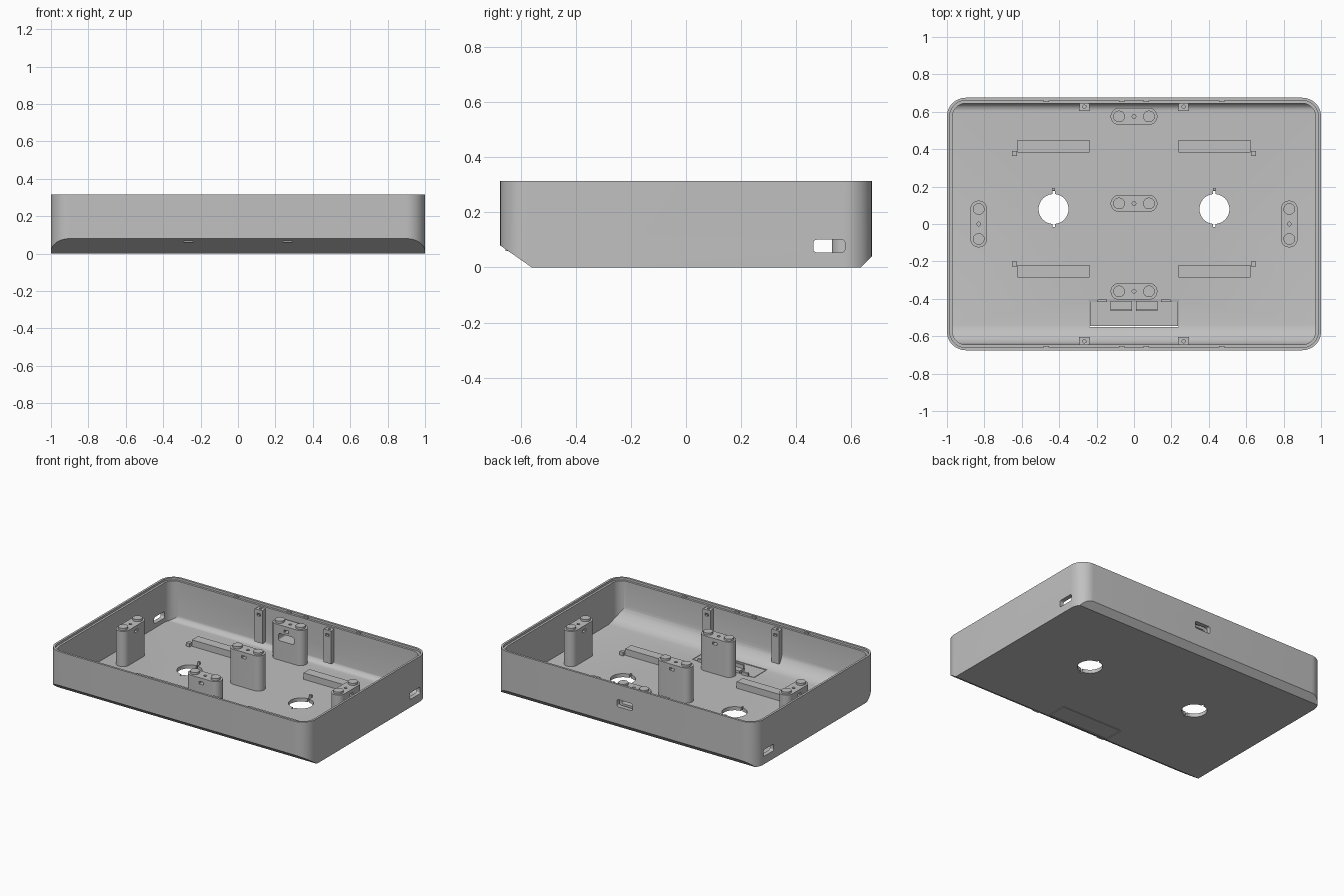
import bpy, bmesh, math
from mathutils import Vector

if "Cube" in bpy.data.objects:
    bpy.data.objects.remove(bpy.data.objects["Cube"], do_unlink=True)

grey = bpy.data.materials.new("plain grey")
grey.use_nodes = True
grey.diffuse_color = (0.53, 0.53, 0.53, 1)
grey.node_tree.nodes["Principled BSDF"].inputs["Base Color"].default_value = (0.53, 0.53, 0.53, 1)


def rounded(cx, cy, w, h, r, seg=8):
    """Outline of a rounded rectangle."""
    pts = []
    for k, (sx, sy) in enumerate([(1, 1), (-1, 1), (-1, -1), (1, -1)]):
        for i in range(seg + 1):
            a = math.pi / 2 * (k + i / seg)
            pts.append((cx + sx * (w / 2 - r) + r * math.cos(a),
                        cy + sy * (h / 2 - r) + r * math.sin(a)))
    return pts


def rect(cx, cy, w, h):
    return [(cx + sx * w / 2, cy + sy * h / 2) for sx, sy in [(1, 1), (-1, 1), (-1, -1), (1, -1)]]


def circle(cx, cy, r, n=32):
    return [(cx + r * math.cos(math.tau * i / n), cy + r * math.sin(math.tau * i / n)) for i in range(n)]


def prism(name, pts, lo, hi, axis="z", planes=()):
    """Extrude an outline along an axis, then trim it with (point, normal) planes."""
    place = {"x": lambda a, b, h: (h, a, b),
             "y": lambda a, b, h: (a, h, b),
             "z": lambda a, b, h: (a, b, h)}[axis]
    bm = bmesh.new()
    low = [bm.verts.new(place(a, b, lo)) for a, b in pts]
    high = [bm.verts.new(place(a, b, hi)) for a, b in pts]
    bm.faces.new(low)
    bm.faces.new(high)
    n = len(pts)
    for i in range(n):
        j = (i + 1) % n
        bm.faces.new((low[i], low[j], high[j], high[i]))
    for co, no in planes:
        cut = bmesh.ops.bisect_plane(bm, geom=bm.verts[:] + bm.edges[:] + bm.faces[:], dist=1e-6,
                                     plane_co=co, plane_no=no, clear_outer=True)
        rim = [e for e in cut["geom_cut"] if isinstance(e, bmesh.types.BMEdge) and e.is_boundary]
        bmesh.ops.holes_fill(bm, edges=rim)
    bmesh.ops.recalc_face_normals(bm, faces=bm.faces[:])
    mesh = bpy.data.meshes.new(name)
    bm.to_mesh(mesh)
    bm.free()
    mesh.materials.append(grey)
    ob = bpy.data.objects.new(name, mesh)
    bpy.context.collection.objects.link(ob)
    return ob


def carve(ob, cutters):
    """Subtract the cutters from an object and delete them."""
    for c in cutters:
        m = ob.modifiers.new("cut", "BOOLEAN")
        m.operation, m.object, m.solver = "DIFFERENCE", c, "EXACT"
    bpy.context.view_layer.update()
    mesh = bpy.data.meshes.new_from_object(ob.evaluated_get(bpy.context.evaluated_depsgraph_get()))
    ob.modifiers.clear()
    ob.data = mesh
    for c in cutters:
        bpy.data.objects.remove(c, do_unlink=True)


FLOOR, TOP = 0.025, 0.315

# Outer body with a sloped front and back underside
slopes = [(Vector((0, -0.56, 0)), Vector((0, -0.08, -0.115))),
          (Vector((0, 0.635, 0)), Vector((0, 1, -1)))]
shell = prism("tray_shell", rounded(0, 0, 2, 1.35, 0.1, 12), 0, TOP, planes=slopes)

# Cavity with filleted front and back floor edges
fillets = []
for side, r in ((-1, 0.12), (1, 0.04)):
    centre = Vector((0, side * (0.645 - r), FLOOR + r))
    for i in range(1, 8):
        a = math.pi / 2 * i / 8
        n = Vector((0, side * math.sin(a), -math.cos(a)))
        fillets.append((centre + n * r, n))
cutters = [prism("cavity", rounded(0, 0, 1.94, 1.29, 0.07, 12), FLOOR, 0.5, planes=fillets),
           prism("rim_step", rounded(0, 0, 1.97, 1.32, 0.085, 12), 0.3, 0.5)]

# Side slots, back slot, hanging holes and the hatch opening
for s in (-1, 1):
    cutters.append(prism("side_slot", rounded(0.52, 0.078, 0.115, 0.046, 0.012, 4),
                         s * 0.9, s * 1.1, "x"))
    cutters.append(prism("round_hole", circle(s * 0.43, 0.08, 0.08, 48), -0.1, 0.1))
    for y in (0.162, -0.002):
        cutters.append(prism("hole_notch", rect(s * 0.43, y, 0.014, 0.03), -0.1, 0.1))
cutters.append(prism("back_slot", rounded(0, 0.185, 0.12, 0.05, 0.012, 4), 0.63, 0.8, "y"))
cutters.append(prism("hatch_opening", rect(0, -0.48, 0.476, 0.14), -0.1, 0.045))
carve(shell, cutters)

# Hatch with its spring clips
prism("hatch_panel", rect(0, -0.48, 0.468, 0.132), 0, FLOOR)
for s in (-1, 1):
    prism("hatch_clip", rect(s * 0.067, -0.46, 0.115, 0.012), 0.01, 0.065)
    prism("hatch_clip_base", rect(s * 0.067, -0.437, 0.115, 0.05), 0.01, 0.04)
    prism("hatch_hook", rect(s * 0.17, -0.41, 0.05, 0.014), 0.015, 0.045)


def post(name, x, y, along_y=False, cable=False):
    """Stadium post with two raised pads, a screw hole and a cross slot."""
    size = (0.09, 0.25) if along_y else (0.25, 0.09)
    body = prism(name, rounded(x, y, *size, 0.0449), 0.015, 0.27)
    holes = [prism("screw", circle(x, y, 0.01, 16), 0.2, 0.4)]
    mid = y if along_y else x
    depth = x if along_y else y
    axis = "x" if along_y else "y"
    holes.append(prism("slot", rect(mid, 0.235, 0.035, 0.018), depth - 0.1, depth + 0.1, axis))
    if cable:
        holes.append(prism("cable", rounded(mid, 0.185, 0.12, 0.05, 0.012, 4),
                           depth - 0.1, depth + 0.1, axis))
    carve(body, holes)
    for s in (-1, 1):
        dx, dy = (0, s * 0.08) if along_y else (s * 0.08, 0)
        prism(name + "_pad", circle(x + dx, y + dy, 0.031), 0.265, 0.285)


post("back_post", 0, 0.575, cable=True)
post("centre_post", 0, 0.11)
post("front_post", 0, -0.36)
post("right_post", -0.83, 0, True)
post("left_post", 0.83, 0, True)

for s in (-1, 1):
    # Floor bars with their locating pegs
    for y, peg_y in ((0.415, 0.377), (-0.252, -0.215)):
        prism("floor_bar", rect(s * 0.43, y, 0.385, 0.066), 0.015, 0.07)
        prism("locating_peg", rect(s * 0.64, peg_y, 0.027, 0.027), 0.015, 0.05)
    prism("hole_nub", rect(s * 0.43, 0.185, 0.016, 0.014), 0.015, 0.045)
    # Screw columns against the front and back walls
    for t in (-1, 1):
        x, y = s * 0.265, t * 0.605
        column = prism("screw_column", [(x - 0.03, y), (x + 0.03, y),
                                        (x + 0.024, t * 0.655), (x - 0.024, t * 0.655)], 0.06, 0.29)
        carve(column, [prism("screw", circle(x, t * 0.627, 0.009, 16), 0.2, 0.4),
                       prism("nut_slot", rect(x, 0.255, 0.026, 0.018), y - t * 0.01, y + t * 0.03, "y")])
        # Snap nubs along the rim
        for nx in (0.065, 0.47):
            prism("snap_nub", rect(s * nx, t * 0.657, 0.03, 0.008), 0.295, 0.31)

# Smooth the rounded surfaces, keep the hard edges
bpy.ops.object.select_all(action="DESELECT")
for ob in bpy.context.collection.objects:
    if ob.type == "MESH" and grey.name in ob.data.materials:
        ob.select_set(True)
bpy.context.view_layer.objects.active = shell
bpy.ops.object.shade_smooth_by_angle(angle=math.radians(25))
